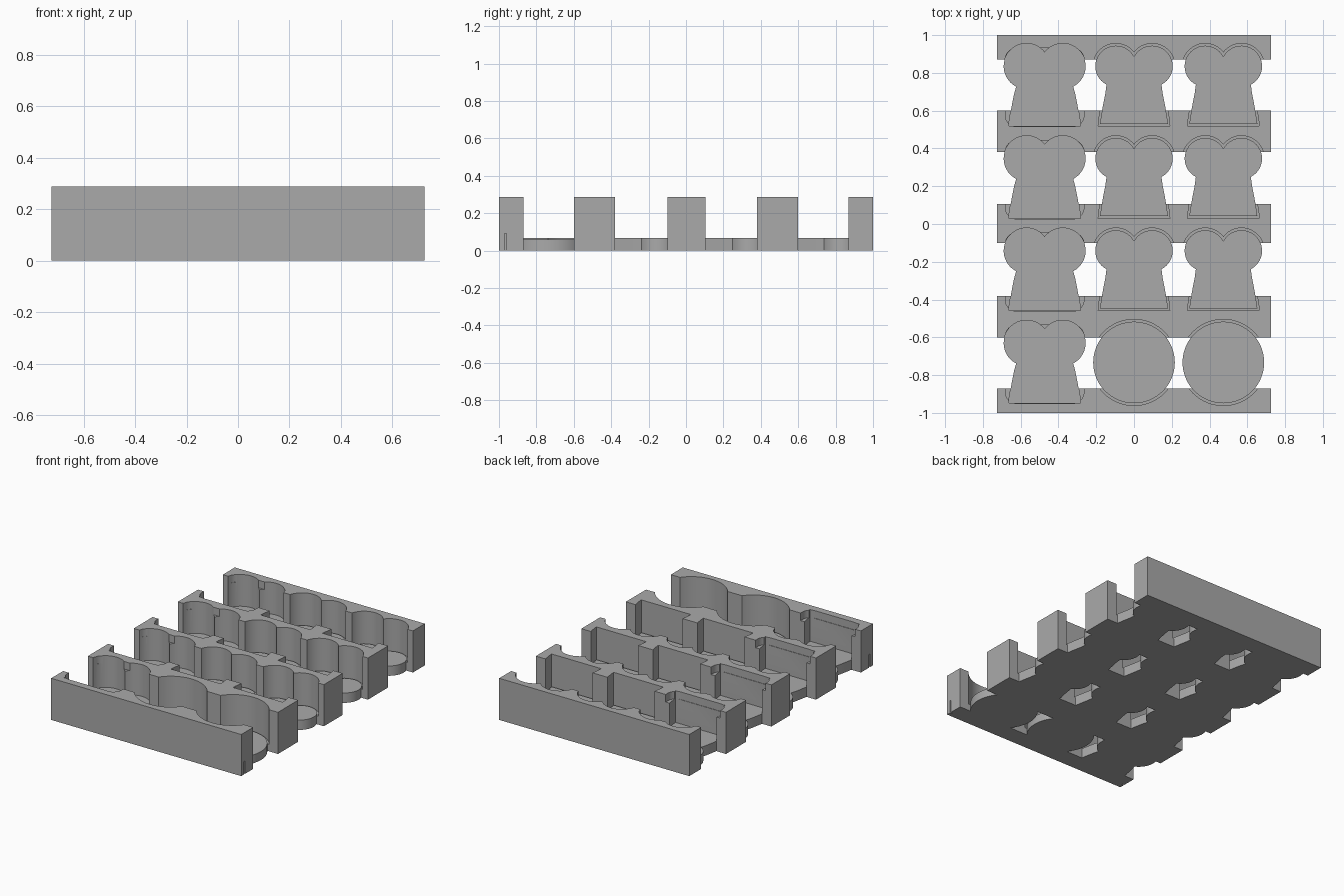
import bpy, bmesh, math

if "Cube" in bpy.data.objects:
    bpy.data.objects.remove(bpy.data.objects["Cube"], do_unlink=True)

HALF_W, TOP = 0.725, 0.287
PITCH, COLUMN = 0.4885, 0.473
CLEAR = 0.012                      # clearance of a pocket around its plate
FLOOR, DISC_FLOOR, SHELF = 0.068, 0.058, 0.235
BARS = [(-1, -0.87), (-0.6, -0.38), (-0.1, 0.105), (0.38, 0.6), (0.87, 1)]

grey = bpy.data.materials.new("plain grey")
grey.use_nodes = True
grey.diffuse_color = (0.4, 0.4, 0.4, 1)
grey.node_tree.nodes["Principled BSDF"].inputs["Base Color"].default_value = (0.4, 0.4, 0.4, 1)


def token(grow):
    """Two round lobes above a flared body, measured from the lobe centres."""
    cx, r = 0.096, 0.109 + grow
    start, end = math.pi - math.acos(cx / r), math.radians(-63)
    half = []
    for i in range(25):
        a = start + (end - start) * i / 24
        half.append((max(0, cx + r * math.cos(a)), r * math.sin(a)))
    for x, y in [(0.152, -0.145), (0.162, -0.195), (0.171, -0.245), (0.178, -0.29)]:
        half.append((x + grow * 0.8, y))
    half.append((0.18 + grow * 0.8, -0.305 - grow))
    return half + [(-x, y) for x, y in reversed(half[1:])]


def disc(radius):
    return [(radius * math.cos(math.tau * i / 72), radius * math.sin(math.tau * i / 72))
            for i in range(72)]


def rounded_square(half, corner):
    pts = []
    for q, (sx, sy) in enumerate([(1, 1), (-1, 1), (-1, -1), (1, -1)]):
        for i in range(9):
            a = math.pi / 2 * (q + i / 8)
            pts.append((sx * (half - corner) + corner * math.cos(a),
                        sy * (half - corner) + corner * math.sin(a)))
    return pts


def prisms(name, parts, cutter=False):
    """One object from (outline, x, y, bottom, top) prisms."""
    bm = bmesh.new()
    for outline, x, y, low, high in parts:
        face = bm.faces.new([bm.verts.new((x + px, y + py, low)) for px, py in outline])
        up = bmesh.ops.extrude_face_region(bm, geom=[face])["geom"]
        bmesh.ops.translate(bm, vec=(0, 0, high - low),
                            verts=[v for v in up if isinstance(v, bmesh.types.BMVert)])
    bmesh.ops.recalc_face_normals(bm, faces=bm.faces)
    mesh = bpy.data.meshes.new(name)
    bm.to_mesh(mesh)
    bm.free()
    mesh.materials.append(grey)
    obj = bpy.data.objects.new(name, mesh)
    bpy.context.collection.objects.link(obj)
    obj.hide_render = cutter
    obj.hide_viewport = cutter
    return obj


def box(x0, x1, y0, y1):
    return [(x0, y0), (x1, y0), (x1, y1), (x0, y1)]


# Lay out plates, pockets and the shallow square shelves of the left-hand column
plates, pockets, shelves = [], [], []
for row in range(4):
    y = 0.835 - PITCH * row
    for col in (-1, 0, 1):
        x = col * COLUMN
        if row == 3 and col >= 0:
            plates.append((disc(0.216), x, -0.733, 0, DISC_FLOOR))
            pockets.append((disc(0.228), x, -0.733, DISC_FLOOR - 0.01, 0.4))
            continue
        grow = CLEAR if col < 0 else 0
        plates.append((token(grow), x, y, 0, FLOOR))
        pockets.append((token(CLEAR), x, y, FLOOR - 0.01, 0.4))
        if col < 0:
            shelves.append((rounded_square(0.208, 0.06), x, y - 0.112, SHELF, 0.4))

# Small upright slots in the ends of the front bar
slots = [(box(-0.015, 0.015, -0.97, -0.96), s * HALF_W, 0, -0.1, 0.09) for s in (-1, 1)]

cutters = [prisms("pocket_cutter", pockets, True),
           prisms("shelf_cutter", shelves, True),
           prisms("slot_cutter", slots, True)]

# Cross bars holding the pockets
bars = prisms("cross_bars", [(box(-HALF_W, HALF_W, a, b), 0, 0, 0, TOP) for a, b in BARS])
for cutter in cutters:
    mod = bars.modifiers.new(cutter.name, 'BOOLEAN')
    mod.operation, mod.solver, mod.object = 'DIFFERENCE', 'EXACT', cutter

# Floor plates joining the bars
floor = prisms("floor_plates", plates)

for obj in (bars, floor):
    bpy.ops.object.select_all(action='DESELECT')
    obj.select_set(True)
    bpy.context.view_layer.objects.active = obj
    for mod in list(obj.modifiers):
        bpy.ops.object.modifier_apply(modifier=mod.name)
    bpy.ops.object.shade_smooth_by_angle(angle=math.radians(25))

for cutter in cutters:
    bpy.data.objects.remove(cutter, do_unlink=True)
